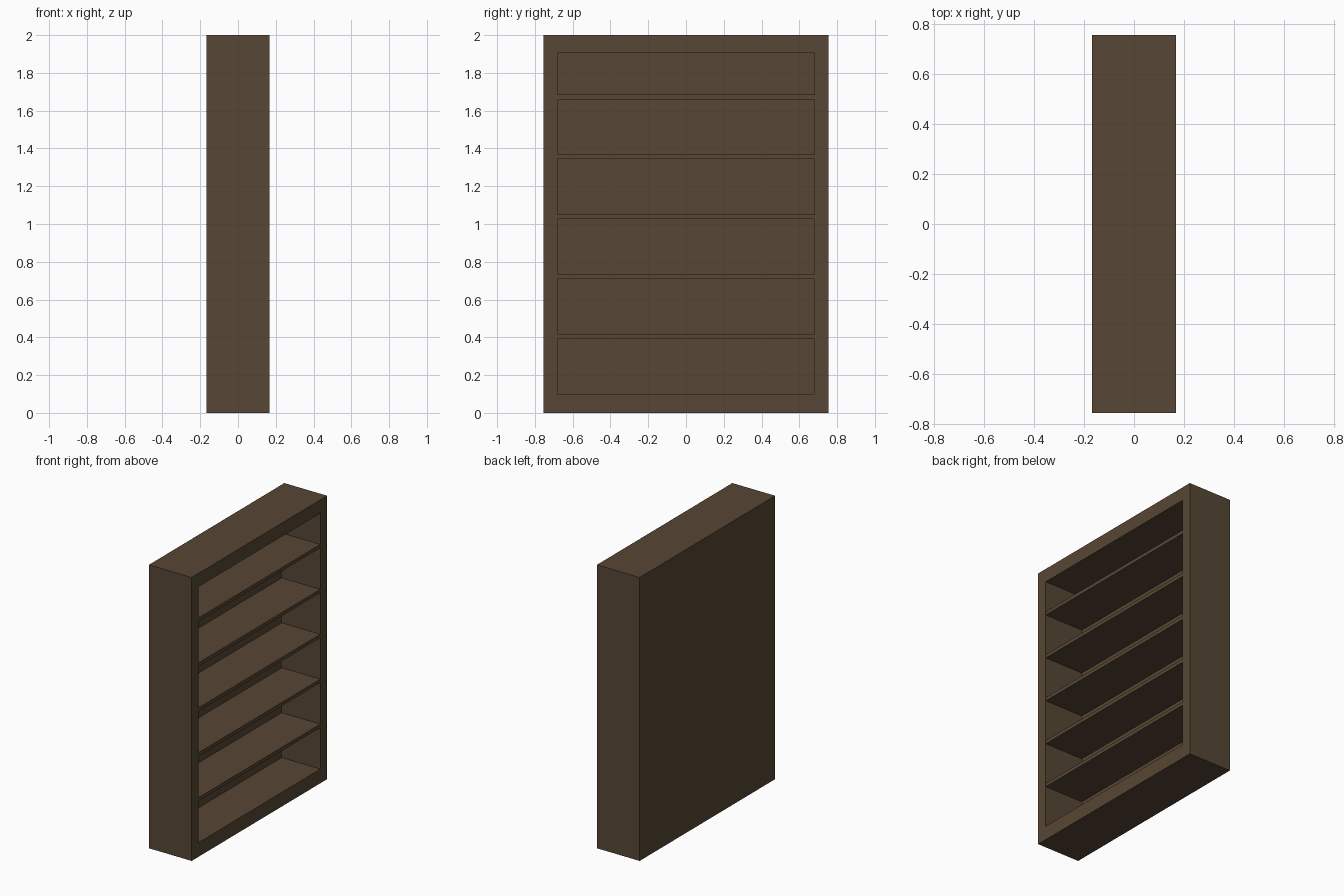
import bpy
import bmesh

if "Cube" in bpy.data.objects:
    bpy.data.objects.remove(bpy.data.objects["Cube"])

wood = bpy.data.materials.new("dark_brown_wood")
wood.diffuse_color = (0.095, 0.062, 0.035, 1)
wood.use_nodes = True
wood.node_tree.nodes["Principled BSDF"].inputs["Base Color"].default_value = wood.diffuse_color


def box(name, x, y, z):
    """Box spanning the given (min, max) ranges."""
    bm = bmesh.new()
    bmesh.ops.create_cube(bm, size=1)
    for v in bm.verts:
        v.co = [r[0] if c < 0 else r[1] for c, r in zip(v.co, (x, y, z))]
    mesh = bpy.data.meshes.new(name)
    bm.to_mesh(mesh)
    bm.free()
    mesh.materials.append(wood)
    ob = bpy.data.objects.new(name, mesh)
    bpy.context.collection.objects.link(ob)
    return ob


DEPTH, WIDTH, HEIGHT = 0.167, 0.755, 2.0   # half depth, half width, height
INNER = 0.68                               # half width of the opening
FLOOR, CEILING = 0.10, 1.905               # opening bottom and top
BACK = -0.135                              # inner face of the back panel
full_x = (-DEPTH, DEPTH)

# Outer frame
box("left_side", full_x, (-WIDTH, -INNER), (0, HEIGHT))
box("right_side", full_x, (INNER, WIDTH), (0, HEIGHT))
box("base", full_x, (-INNER, INNER), (0, FLOOR))
box("top_board", full_x, (-INNER, INNER), (CEILING, HEIGHT))
box("back_panel", (-DEPTH, BACK), (-INNER, INNER), (FLOOR, CEILING))

# Evenly spaced shelves
for i in range(5):
    z = 0.392 + i * 0.317
    box(f"shelf_{i + 1}", (BACK, DEPTH - 0.001), (-INNER, INNER), (z, z + 0.025))
